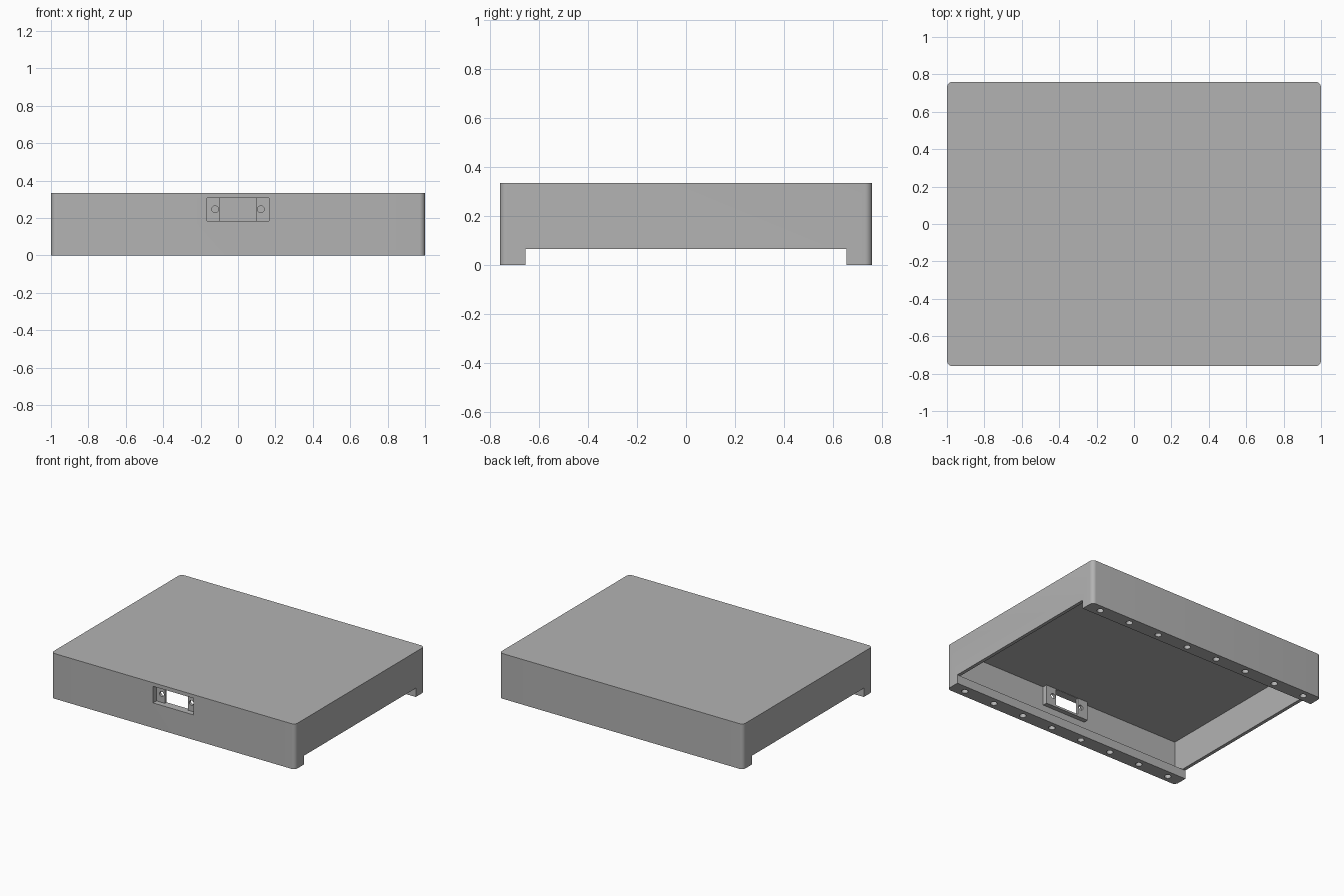
import bpy, bmesh
from mathutils import Matrix, Vector

if "Cube" in bpy.data.objects:
    bpy.data.objects.remove(bpy.data.objects["Cube"], do_unlink=True)

grey = bpy.data.materials.new("plain grey")
grey.use_nodes = True
grey.diffuse_color = (0.45, 0.45, 0.45, 1)
grey.node_tree.nodes["Principled BSDF"].inputs["Base Color"].default_value = (0.45, 0.45, 0.45, 1)

LENGTH, DEPTH, HEIGHT = 2.0, 1.52, 0.335
WALL, RAIL_H, RAIL_W = 0.025, 0.065, 0.105
HX, HY = LENGTH / 2, DEPTH / 2
CEILING = HEIGHT - WALL


def finish(name, bm):
    mesh = bpy.data.meshes.new(name)
    bm.to_mesh(mesh)
    bm.free()
    ob = bpy.data.objects.new(name, mesh)
    bpy.context.collection.objects.link(ob)
    mesh.materials.append(grey)
    return ob


def box(name, x, y, z, radius=0):
    """Box from (low, high) ranges, with optional rounded upright edges."""
    bm = bmesh.new()
    bmesh.ops.create_cube(bm, size=1)
    for v in bm.verts:
        v.co = Vector([r[0] if c < 0 else r[1] for c, r in zip(v.co, (x, y, z))])
    if radius:
        upright = [e for e in bm.edges if abs(e.verts[0].co.z - e.verts[1].co.z) > 0.01]
        bmesh.ops.bevel(bm, geom=upright, offset=radius, segments=8,
                        profile=0.5, affect='EDGES')
    return finish(name, bm)


def pins(name, points, radius, length, along_y=False):
    """Round cutters at the given centres."""
    bm = bmesh.new()
    turn = Matrix.Rotation(1.5708, 4, 'X') if along_y else Matrix()
    for p in points:
        bmesh.ops.create_cone(bm, cap_ends=True, segments=24, radius1=radius, radius2=radius,
                              depth=length, matrix=Matrix.Translation(p) @ turn)
    return finish(name, bm)


def cut(target, cutter):
    mod = target.modifiers.new("cut", 'BOOLEAN')
    mod.operation, mod.solver, mod.object = 'DIFFERENCE', 'EXACT', cutter
    bpy.context.view_layer.objects.active = target
    bpy.ops.object.modifier_apply(modifier=mod.name)
    bpy.data.objects.remove(cutter, do_unlink=True)


# Rounded cover, hollowed above the rails and open between them
cover = box("cover", (-HX, HX), (-HY, HY), (0, HEIGHT), radius=0.03)
inner_x = (-HX + WALL, HX - WALL)
gap_y = (-HY + RAIL_W, HY - RAIL_W)
cut(cover, box("cavity", inner_x, (-HY + WALL, HY - WALL), (RAIL_H, CEILING)))
cut(cover, box("opening", inner_x, gap_y, (-0.1, 0.2)))
cut(cover, box("side_gap", (-1.1, 1.1), gap_y, (-0.1, RAIL_H)))

# Screw holes along both rails
centres = [(-0.89 + i * 1.78 / 7, side * 0.708, 0.03) for side in (-1, 1) for i in range(8)]
cut(cover, pins("rail_holes", centres, 0.023, 0.2))

# Connector window in the front wall
window_x, window_z = (-0.165, 0.165), (0.185, 0.308)
cut(cover, box("window", window_x, (-0.9, -0.7), window_z))

# Recessed connector bracket behind the window
bracket = box("connector_bracket", (-0.18, 0.18), (-0.737, -0.70), (0.17, CEILING + 0.004))
cut(bracket, box("recess", window_x, (-0.9, -0.72), window_z))
cut(bracket, box("port", (-0.095, 0.095), (-0.8, -0.6), window_z))
cut(bracket, pins("tab_holes", [(s * 0.122, -0.71, 0.247) for s in (-1, 1)], 0.018, 0.1, True))

# Smooth round corners and holes, sharp edges elsewhere
for ob in (cover, bracket):
    bpy.ops.object.select_all(action='DESELECT')
    ob.select_set(True)
    bpy.context.view_layer.objects.active = ob
    bpy.ops.object.shade_smooth_by_angle(angle=0.6)
